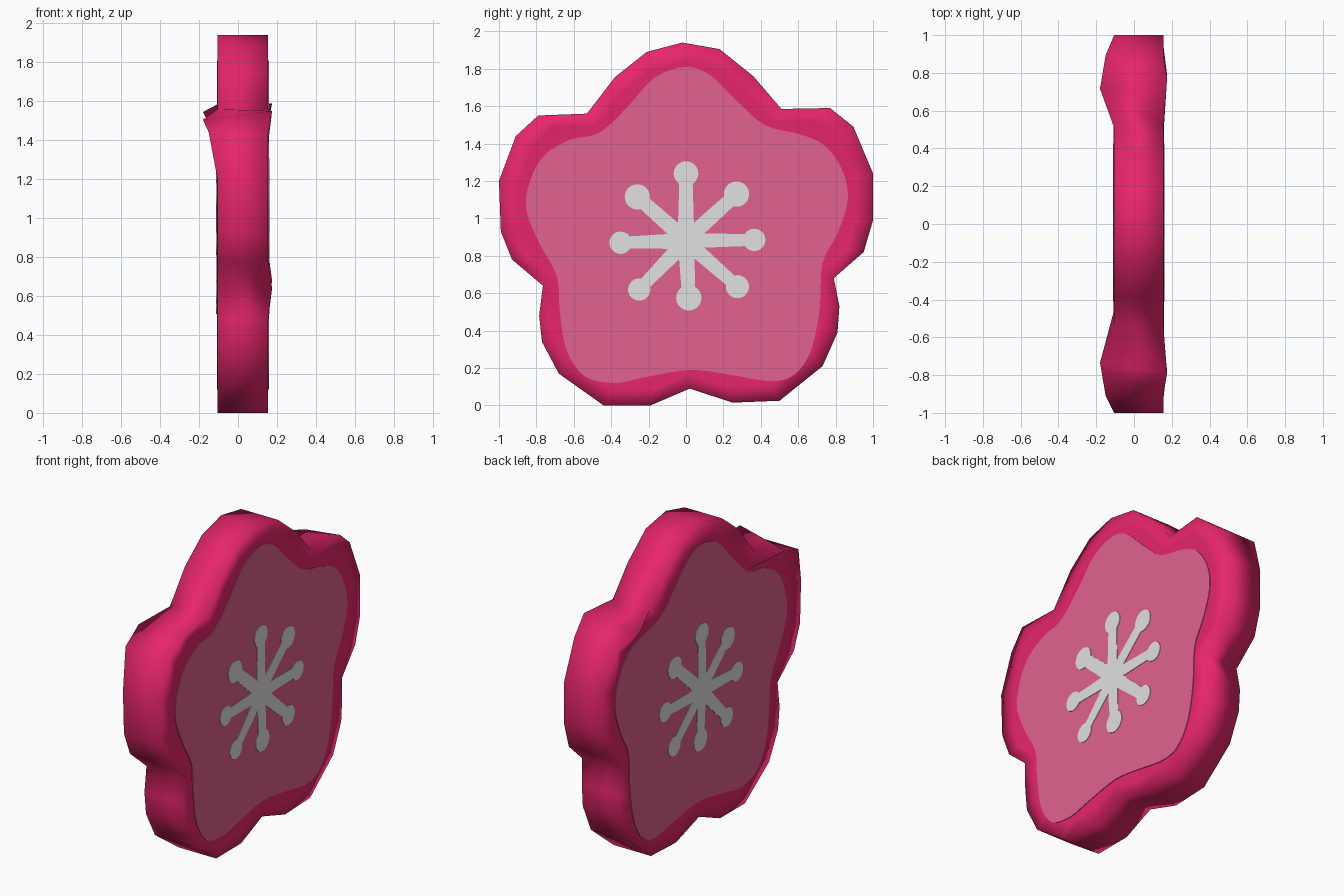
import bpy
import bmesh
import math
from mathutils import Vector

default_cube = bpy.data.objects.get("Cube")
if default_cube:
    bpy.data.objects.remove(default_cube, do_unlink=True)

FRONT_X, BACK_X = 0.155, -0.105
CENTRE = Vector((0, 0.9))

# Blossom silhouette as (y, z), clockwise from the top petal
RIM = [(-.02, 1.94), (.18, 1.905), (.36, 1.76), (.51, 1.585), (.77, 1.59), (.895, 1.49),
       (1, 1.24), (1, .99), (.95, .82), (.79, .68), (.82, .53), (.81, .39), (.73, .21),
       (.5, .025), (.25, .015), (.02, .09), (-.19, 0), (-.44, 0), (-.68, .17), (-.77, .34),
       (-.785, .48), (-.765, .64), (-.93, .78), (-.99, .93), (-1, 1.2), (-.91, 1.44),
       (-.79, 1.55), (-.53, 1.56), (-.38, 1.755), (-.21, 1.89)]

# Control points of the soft inner petal panel
PANEL = [(0, 1.81), (.13, 1.765), (.26, 1.64), (.42, 1.5), (.61, 1.45), (.74, 1.39),
         (.835, 1.26), (.865, 1.1), (.81, .92), (.73, .76), (.715, .52), (.67, .3),
         (.58, .165), (.45, .13), (.23, .165), (.02, .19), (-.22, .15), (-.38, .12),
         (-.54, .155), (-.64, .3), (-.675, .51), (-.69, .69), (-.78, .86), (-.855, 1.05),
         (-.83, 1.21), (-.755, 1.34), (-.62, 1.42), (-.46, 1.46), (-.3, 1.61), (-.165, 1.755)]

# Stamen tips: position and bead radius
STAMENS = [(0, 1.24, .066), (.27, 1.13, .068), (.365, .885, .06), (.275, .635, .062),
           (.015, .575, .068), (-.25, .62, .06), (-.35, .87, .06), (-.26, 1.115, .068)]
STAR_CENTRE = Vector((0, .88))


def make_material(name, colour):
    mat = bpy.data.materials.new(name)
    mat.use_nodes = True
    mat.diffuse_color = (*colour, 1)
    mat.node_tree.nodes["Principled BSDF"].inputs["Base Color"].default_value = (*colour, 1)
    return mat


def finish(name, bm, mat, smooth):
    bmesh.ops.recalc_face_normals(bm, faces=bm.faces)
    mesh = bpy.data.meshes.new(name)
    bm.to_mesh(mesh)
    bm.free()
    mesh.materials.append(mat)
    for poly in mesh.polygons:
        poly.use_smooth = smooth
    obj = bpy.data.objects.new(name, mesh)
    bpy.context.collection.objects.link(obj)
    return obj


def loft(name, rings, mat, smooth=False):
    """Join matching rings of 3D points and cap both ends."""
    bm = bmesh.new()
    loops = [[bm.verts.new(p) for p in ring] for ring in rings]
    for a, b in zip(loops, loops[1:]):
        for i in range(len(a)):
            j = (i + 1) % len(a)
            bm.faces.new((a[i], a[j], b[j], b[i]))
    bm.faces.new(loops[0])
    bm.faces.new(loops[-1])
    return finish(name, bm, mat, smooth)


def at_x(points, x):
    return [(x, p[0], p[1]) for p in points]


def scaled(points, factor):
    return [CENTRE + (Vector(p) - CENTRE) * factor for p in points]


def smooth_loop(points, steps):
    """Closed Catmull-Rom curve through the points."""
    pts = [Vector(p) for p in points]
    n = len(pts)
    result = []
    for i in range(n):
        a, b, c, d = (pts[(i + k) % n] for k in (-1, 0, 1, 2))
        for s in range(steps):
            t = s / steps
            result.append(b + (c - a) * (t / 2)
                          + (a * 2 - b * 5 + c * 4 - d) * (t * t / 2)
                          + (b * 3 - a - c * 3 + d) * (t ** 3 / 2))
    return result


def front_rim(y, z):
    # Slight flare at the shoulders and the waist of the petals
    flare = .7 < abs(y) < .85 and (1.5 < z < 1.6 or .6 < z < .7)
    return (FRONT_X + (.02 if flare else 0), y, z)


def back_rim(y, z):
    # The two shoulder petals curl backwards
    if abs(y) > .7 and 1.4 < z < 1.6:
        if abs(y) < .85:
            return (BACK_X - .075, y * .93, z - .045)
        return (BACK_X - .045, y, z)
    return (BACK_X, y, z)


def stamen_outline():
    """One outline running round all the stems and beads."""
    tips = [(Vector((y, z)) - STAR_CENTRE, r) for y, z, r in STAMENS]
    angles = [math.atan2(tip.y, tip.x) for tip, r in tips]
    outline = []
    for i, (tip, r) in enumerate(tips):
        opening = math.radians(147)
        for k in range(17):
            a = angles[i] + opening * (1 - k / 8)
            outline.append(STAR_CENTRE + tip + Vector((math.cos(a), math.sin(a))) * r)
        between = tip.normalized() + tips[(i + 1) % len(tips)][0].normalized()
        outline.append(STAR_CENTRE + between.normalized() * .105)
    return outline


crimson = make_material("crimson", (.80, .019, .15))
rose = make_material("rose_pink", (.75, .122, .275))
pale = make_material("pale_grey", (.75, .75, .75))

# Thick blossom body with softly shaded rim
loft("blossom_body", [at_x(scaled(RIM, .9), FRONT_X),
                      [front_rim(*p) for p in RIM],
                      [back_rim(*p) for p in RIM],
                      at_x(scaled(RIM, .86), BACK_X)], crimson, smooth=True)

# Petal panel and stamens on both faces
panel = smooth_loop(PANEL, 4)
stamens = stamen_outline()
for side, x, out in (("front", FRONT_X, 1), ("back", BACK_X, -1)):
    loft(side + "_petal_panel", [at_x(panel, x - out * .002), at_x(panel, x + out * .004)], rose)
    loft(side + "_stamens", [at_x(stamens, x + out * .002), at_x(stamens, x + out * .007)], pale)
